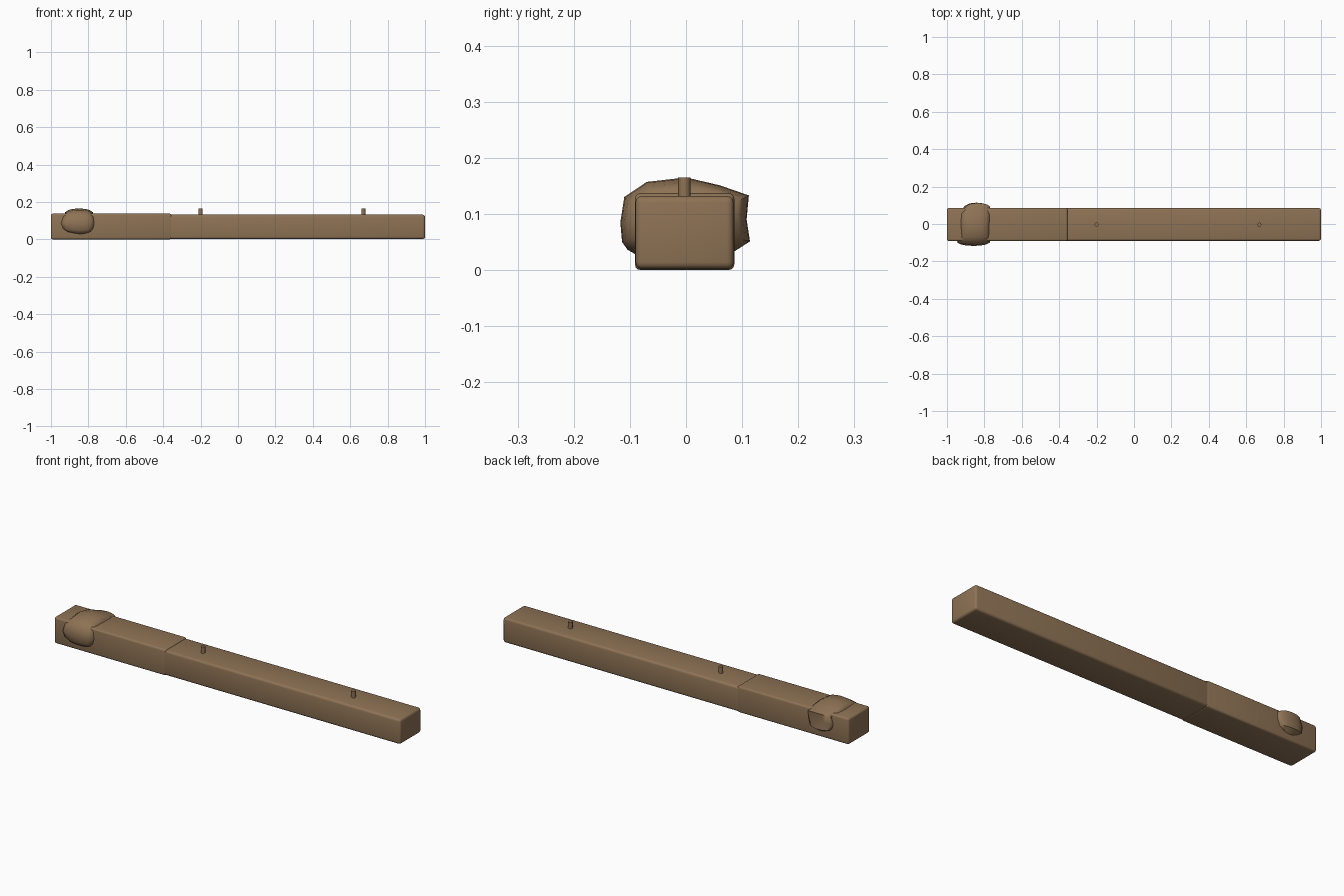
import bpy, bmesh, math

if "Cube" in bpy.data.objects:
    bpy.data.objects.remove(bpy.data.objects["Cube"])

wood = bpy.data.materials.new("brown wood")
wood.diffuse_color = (0.27, 0.17, 0.09, 1)
wood.use_nodes = True
wood.node_tree.nodes["Principled BSDF"].inputs["Base Color"].default_value = wood.diffuse_color


def finish(name, bm, angle=None):
    bmesh.ops.recalc_face_normals(bm, faces=bm.faces)
    mesh = bpy.data.meshes.new(name)
    bm.to_mesh(mesh)
    bm.free()
    ob = bpy.data.objects.new(name, mesh)
    bpy.context.collection.objects.link(ob)
    mesh.materials.append(wood)
    bpy.ops.object.select_all(action='DESELECT')
    ob.select_set(True)
    bpy.context.view_layer.objects.active = ob
    if angle is None:
        bpy.ops.object.shade_smooth()
    else:
        bpy.ops.object.shade_smooth_by_angle(angle=math.radians(angle))
    return ob


def rounded_beam(name, lo, hi, radius):
    bm = bmesh.new()
    bmesh.ops.create_cube(bm, size=1)
    for v in bm.verts:
        v.co = [lo[i] if v.co[i] < 0 else hi[i] for i in range(3)]
    bmesh.ops.bevel(bm, geom=bm.edges[:], offset=radius, segments=3,
                    profile=0.5, affect='EDGES')
    return finish(name, bm)


def peg(name, x):
    bm = bmesh.new()
    bmesh.ops.create_cone(bm, cap_ends=True, segments=16, radius1=0.011,
                          radius2=0.011, depth=0.065)
    bmesh.ops.translate(bm, verts=bm.verts, vec=(x, -0.003, 0.1325))
    return finish(name, bm, 40)


# Long beam and the slightly thicker end block
rounded_beam("long_beam", (-0.40, -0.090, 0.002), (1.0, 0.085, 0.132), 0.012)
rounded_beam("end_block", (-1.0, -0.091, 0.0), (-0.355, 0.086, 0.137), 0.010)

# Two upright pegs
peg("left_peg", -0.20)
peg("right_peg", 0.67)

# Lump wrapped over the end block: outer y, z, then inner y, z, then x range
sections = [
    (-0.090, 0.028, -0.080, 0.034, -0.865, -0.815),
    (-0.104, 0.036, -0.080, 0.045, -0.915, -0.785),
    (-0.114, 0.050, -0.080, 0.060, -0.938, -0.772),
    (-0.117, 0.085, -0.080, 0.085, -0.950, -0.765),
    (-0.110, 0.130, -0.075, 0.110, -0.940, -0.768),
    (-0.070, 0.157, -0.060, 0.120, -0.925, -0.772),
    (0.000, 0.165, 0.000, 0.120, -0.930, -0.770),
    (0.060, 0.151, 0.050, 0.120, -0.928, -0.768),
    (0.112, 0.133, 0.070, 0.110, -0.905, -0.765),
    (0.108, 0.090, 0.075, 0.085, -0.915, -0.768),
    (0.114, 0.051, 0.075, 0.060, -0.905, -0.780),
    (0.086, 0.033, 0.075, 0.040, -0.870, -0.810),
]
bm = bmesh.new()
rings = []
STEPS = 8
for yo, zo, yi, zi, x0, x1 in sections:
    ring = []
    for k in range(STEPS + 1):
        a = math.pi * k / STEPS
        h = max(math.sin(a), 0) ** 0.6
        x = (x0 + x1) / 2 - (x1 - x0) / 2 * math.cos(a)
        ring.append(bm.verts.new((x, yi + (yo - yi) * h, zi + (zo - zi) * h)))
    rings.append(ring)
for a, b in zip(rings, rings[1:]):
    for k in range(STEPS + 1):
        j = (k + 1) % (STEPS + 1)
        bm.faces.new((a[k], a[j], b[j], b[k]))
bm.faces.new(rings[0])
bm.faces.new(rings[-1][::-1])
finish("wrapped_lump", bm, 50)
